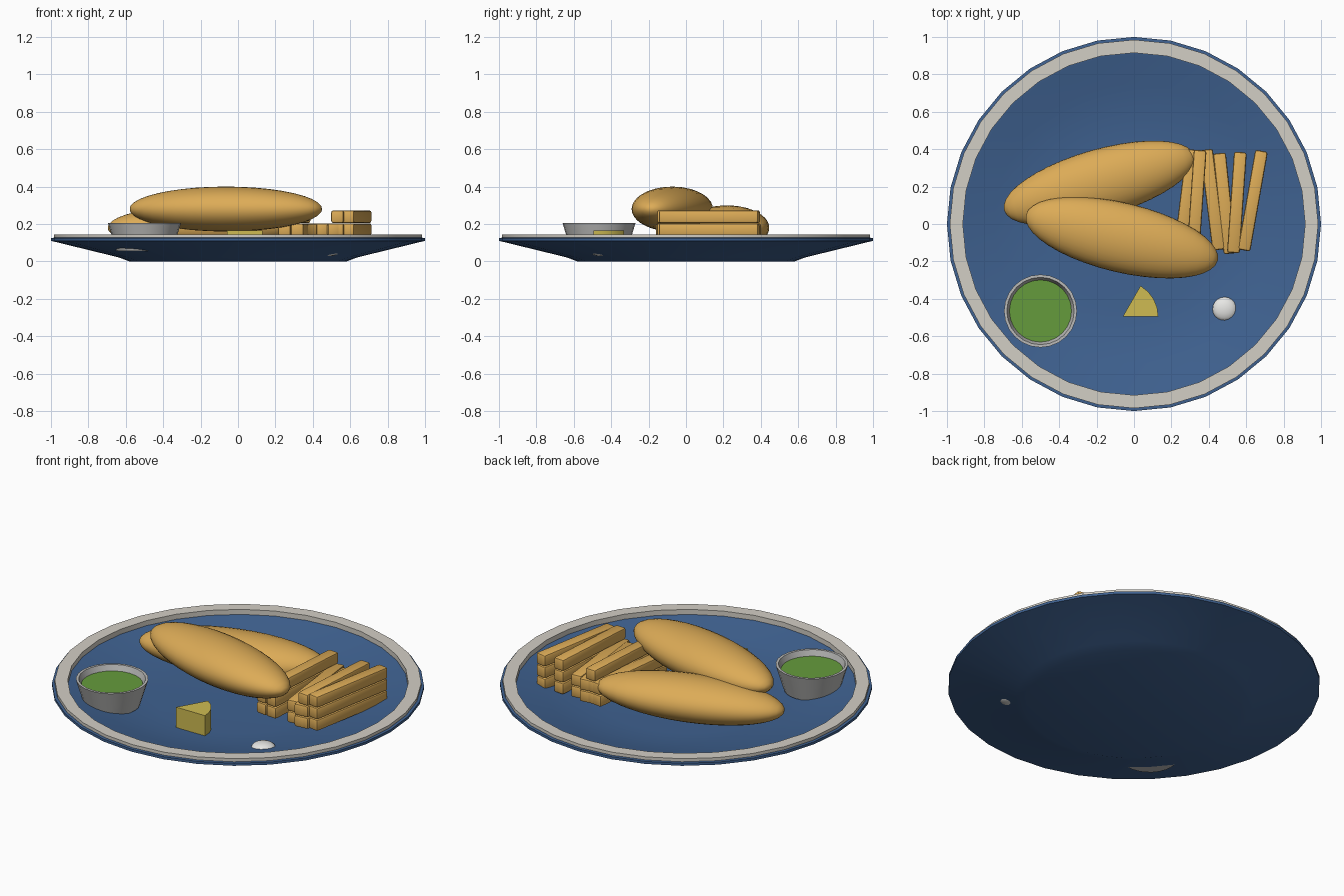
import bpy, bmesh, math
from mathutils import Matrix, Vector

if "Cube" in bpy.data.objects:
    bpy.data.objects.remove(bpy.data.objects["Cube"])


def material(name, r, g, b):
    m = bpy.data.materials.new(name)
    m.diffuse_color = (r, g, b, 1)
    m.use_nodes = True
    m.node_tree.nodes["Principled BSDF"].inputs["Base Color"].default_value = m.diffuse_color
    return m


BLUE = material("plate blue", .05, .122, .283)
RIM = material("rim off white", .65, .62, .56)
GOLD = material("fried gold", .72, .41, .095)
METAL = material("cup grey", .5, .5, .49)
GREEN = material("pea green", .13, .33, .045)
YELLOW = material("lemon yellow", .62, .50, .085)
WHITE = material("sauce white", .8, .8, .78)


def finish(bm, name, mat, matrix=Matrix(), angle=30):
    """Turn a bmesh into a named, coloured, edge-aware smooth object."""
    bmesh.ops.remove_doubles(bm, verts=bm.verts, dist=1e-5)
    bmesh.ops.recalc_face_normals(bm, faces=bm.faces)
    bm.transform(matrix)
    me = bpy.data.meshes.new(name)
    bm.to_mesh(me)
    bm.free()
    ob = bpy.data.objects.new(name, me)
    bpy.context.collection.objects.link(ob)
    me.materials.append(mat)
    bpy.ops.object.select_all(action='DESELECT')
    ob.select_set(True)
    bpy.context.view_layer.objects.active = ob
    bpy.ops.object.shade_smooth_by_angle(angle=math.radians(angle))
    return ob


def lathe(name, profile, mat, centre=(0, 0, 0), sides=32):
    """Spin an (r, z) profile round a vertical axis."""
    bm = bmesh.new()
    vs = [bm.verts.new((r, 0, z)) for r, z in profile]
    es = [bm.edges.new(p) for p in zip(vs, vs[1:])]
    bmesh.ops.spin(bm, geom=vs + es, cent=(0, 0, 0), axis=(0, 0, 1),
                   angle=math.tau, steps=sides)
    return finish(bm, name, mat, Matrix.Translation(centre))


def ellipsoid(name, centre, radii, turn, mat, u=32, v=20):
    """Sphere with its poles along the length, stretched and turned."""
    bm = bmesh.new()
    bmesh.ops.create_uvsphere(bm, u_segments=u, v_segments=v, radius=1,
                              matrix=Matrix.Rotation(math.pi / 2, 4, 'Y'))
    m = (Matrix.Translation(centre) @ Matrix.Rotation(math.radians(turn), 4, 'Z')
         @ Matrix.Diagonal((*radii, 1)))
    return finish(bm, name, mat, m, 60)


def fry(name, x, y, z, turn, length=.54):
    bm = bmesh.new()
    bmesh.ops.create_cube(bm, size=1, matrix=Matrix.Diagonal((.068, length, .068, 1)))
    bmesh.ops.bevel(bm, geom=bm.edges[:], offset=.012, segments=2,
                    profile=.5, affect='EDGES')
    m = Matrix.Translation((x, y, z)) @ Matrix.Rotation(math.radians(turn), 4, 'Z')
    return finish(bm, name, GOLD, m, 40)


# Plate and its raised rim band
lathe("plate", [(0, 0), (.58, 0), (.64, .022), (1, .11), (1, .125), (.975, .128),
                (.90, .112), (.75, .077), (.6, .05), (.45, .042), (0, .04)], BLUE)
lathe("rim_band", [(.915, .112), (.985, .112), (.985, .145), (.915, .145),
                   (.915, .112)], RIM)

# Battered fish, one leaning on the other
ellipsoid("front_fish", (-.065, -.073, .28), (.527, .186, .12), -13.3, GOLD)
ellipsoid("back_fish", (-.185, .219, .18), (.53, .18, .12), 16, GOLD)

# Chips: x, y, turn, layers in each stack
stacks = [(.280, .13, -7, 2), (.335, .125, -4, 3), (.420, .13, 7, 2),
          (.485, .11, 6, 2), (.550, .115, -4, 3), (.635, .125, -10, 3)]
for i, (x, y, turn, layers) in enumerate(stacks):
    for k in range(layers):
        fry(f"chip_{i}_{k}", x, y, .101 + .069 * k, turn)

# Dip cup and its filling
CUP = (-.5, -.465, 0)
lathe("dip_cup", [(0, .055), (.15, .055), (.195, .205), (.18, .205), (.16, .15),
                  (0, .15)], METAL, CUP, 24)
lathe("dip_filling", [(0, .155), (.161, .155), (.166, .173), (0, .173)],
      GREEN, CUP, 24)

# Lemon wedge: a sixth of a disc
bm = bmesh.new()
pts = [(0, 0)] + [(.19 * math.cos(math.radians(a)), .19 * math.sin(math.radians(a)))
                  for a in (0, 15, 30, 45, 60)]
face = bm.faces.new([bm.verts.new((x, y, 0)) for x, y in pts])
top = bmesh.ops.extrude_face_region(bm, geom=[face])["geom"]
bmesh.ops.translate(bm, vec=Vector((0, 0, .123)),
                    verts=[g for g in top if isinstance(g, bmesh.types.BMVert)])
finish(bm, "lemon_wedge", YELLOW, Matrix.Translation((-.06, -.495, .042)))

# Dollop of white sauce
ellipsoid("sauce_dollop", (.485, -.455, .058), (.065, .065, .03), 0, WHITE, 16, 10)
